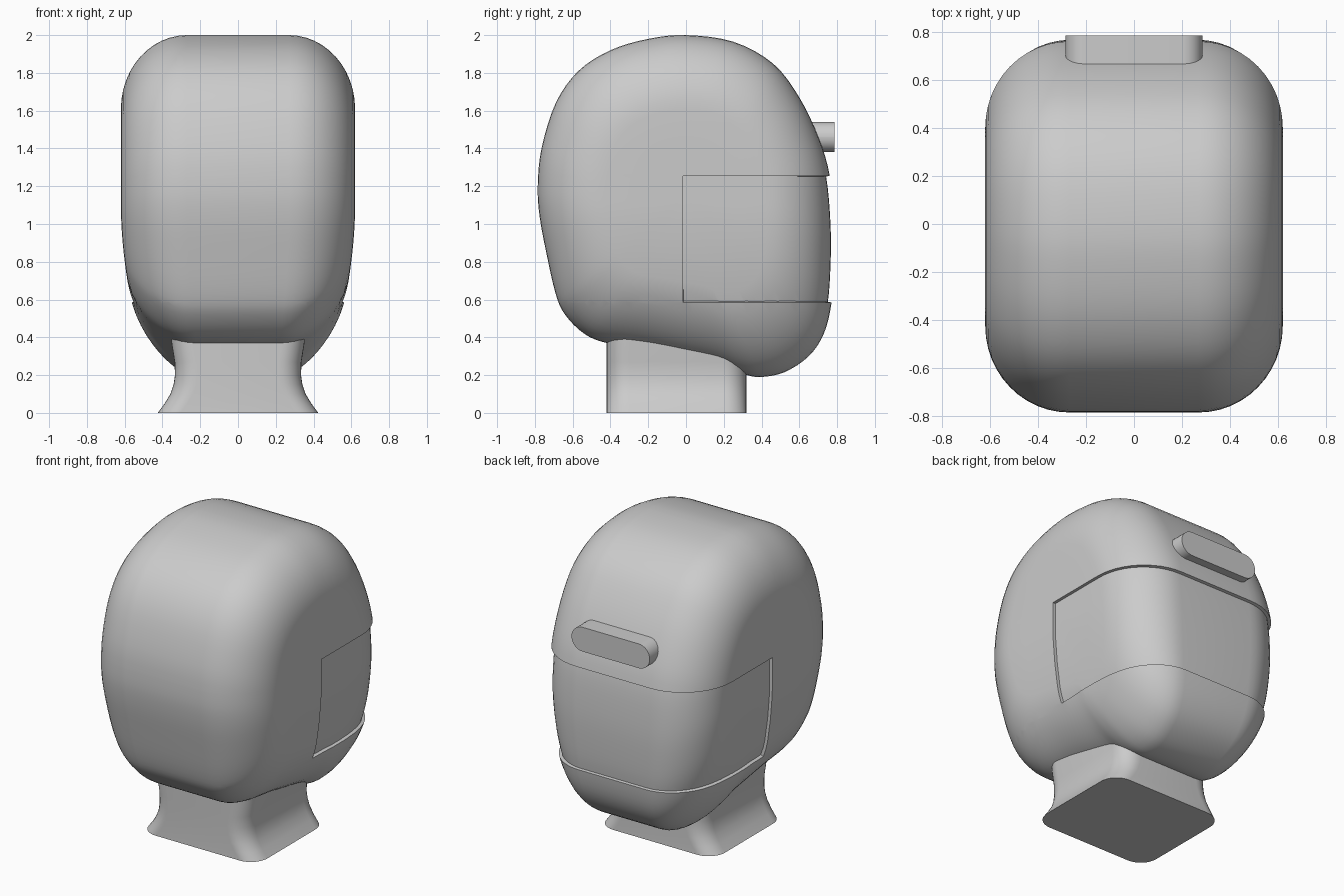
import bpy, bmesh, math
from mathutils import Vector

cube = bpy.data.objects.get("Cube")
if cube:
    bpy.data.objects.remove(cube)

grey = bpy.data.materials.new("plain grey")
grey.use_nodes = True
GREY = (0.6, 0.6, 0.6, 1)
grey.diffuse_color = GREY
grey.node_tree.nodes["Principled BSDF"].inputs["Base Color"].default_value = GREY


def smooth_loop(points, steps=4):
    """Closed Catmull-Rom curve through 2D points."""
    out, n = [], len(points)
    for i in range(n):
        a, b, c, d = (Vector(points[(i + k) % n]) for k in (-1, 0, 1, 2))
        for s in range(steps):
            t = s / steps
            out.append(b + 0.5 * t * (c - a + t * (2 * a - 5 * b + 4 * c - d
                                                   + t * (3 * (b - c) + d - a))))
    return out


def rounded_rect(hx, hy, r, steps=8):
    """Closed rounded rectangle as 2D points."""
    pts = []
    for k, (sx, sy) in enumerate(((1, 1), (-1, 1), (-1, -1), (1, -1))):
        for s in range(steps + 1):
            a = (k + s / steps) * math.pi / 2
            pts.append((sx * (hx - r) + r * math.cos(a), sy * (hy - r) + r * math.sin(a)))
    return pts


def loft(rings):
    """Skin a list of equal rings and cap both ends."""
    bm = bmesh.new()
    loops = [[bm.verts.new(p) for p in ring] for ring in rings]
    n = len(loops[0])
    for lo, hi in zip(loops, loops[1:]):
        for i in range(n):
            j = (i + 1) % n
            bm.faces.new((lo[i], lo[j], hi[j], hi[i]))
    bm.faces.new(loops[0])
    bm.faces.new(loops[-1])
    bmesh.ops.recalc_face_normals(bm, faces=bm.faces)
    return bm


def finish(bm, name):
    mesh = bpy.data.meshes.new(name)
    bm.to_mesh(mesh)
    bm.free()
    mesh.materials.append(grey)
    obj = bpy.data.objects.new(name, mesh)
    bpy.context.collection.objects.link(obj)
    bpy.ops.object.select_all(action='DESELECT')
    obj.select_set(True)
    bpy.context.view_layer.objects.active = obj
    bpy.ops.object.shade_smooth_by_angle(angle=math.radians(35))


# Helmet: side profile (y, z) lofted across x with rounded, tapering sides
profile = smooth_loop([
    (0, 2), (.25, 1.965), (.46, 1.85), (.6, 1.67), (.705, 1.45), (.762, 1.25),
    (.785, 1.0), (.785, .78), (.77, .58), (.73, .42), (.65, .3), (.52, .215),
    (.39, .19), (.29, .21), (.18, .255), (0, .295), (-.2, .335), (-.42, .37),
    (-.54, .42), (-.64, .52), (-.69, .63), (-.74, .85), (-.775, 1.04),
    (-.785, 1.2), (-.765, 1.4), (-.69, 1.64), (-.57, 1.81), (-.4, 1.92), (-.2, 1.98)])
MID_Z = 1.15


def head_ring(x, scale):
    ring = []
    for y, z in profile:
        z = MID_Z + (z - MID_Z) * scale
        taper = 1 - 0.306 * max(0, 1.1 - z) ** 1.85
        ring.append((x * taper, y * scale, z))
    return ring


STEPS = 12
side = []
for i in range(STEPS + 1):
    a = i / STEPS * math.pi / 2
    side.append((.27 + .35 * math.sin(a), 1 - .46 * (1 - math.cos(a))))
side += [(.62, s) for s in (.36, .18, .06)]
bm = loft([head_ring(-x, s) for x, s in reversed(side)] + [head_ring(x, s) for x, s in side])

# Visor: wraparound band cut into the helmet and sunk slightly
LOW, HIGH, BACK = .585, 1.255, -.015
for co, no in (((0, 0, LOW), (0, 0, 1)), ((0, 0, HIGH), (0, 0, 1)), ((0, BACK, 0), (0, 1, 0))):
    bmesh.ops.bisect_plane(bm, geom=bm.verts[:] + bm.edges[:] + bm.faces[:], dist=.002,
                           plane_co=co, plane_no=no, use_snap_center=True)
visor = []
for f in bm.faces:
    c = f.calc_center_median()
    if LOW < c.z < HIGH and c.y > BACK:
        visor.append(f)
bm.normal_update()
bmesh.ops.inset_region(bm, faces=visor, thickness=0, depth=-.02, use_boundary=True)
finish(bm, "helmet")

# Neck: rounded block flaring out at its base
rings = []
for z, hx in ((0, .425), (.05, .388), (.1, .358), (.15, .341), (.2, .334), (.27, .336),
              (.37, .352), (.55, .355)):
    rings.append([(x, y - .05, z) for x, y in rounded_rect(hx, .37, .12)])
finish(loft(rings), "neck")

# Pill-shaped brow plate on the face side
pill = rounded_rect(.285, .08, .0799)
finish(loft([[(x, y, z + 1.46) for x, z in pill] for y in (.6, .785)]), "brow_plate")
